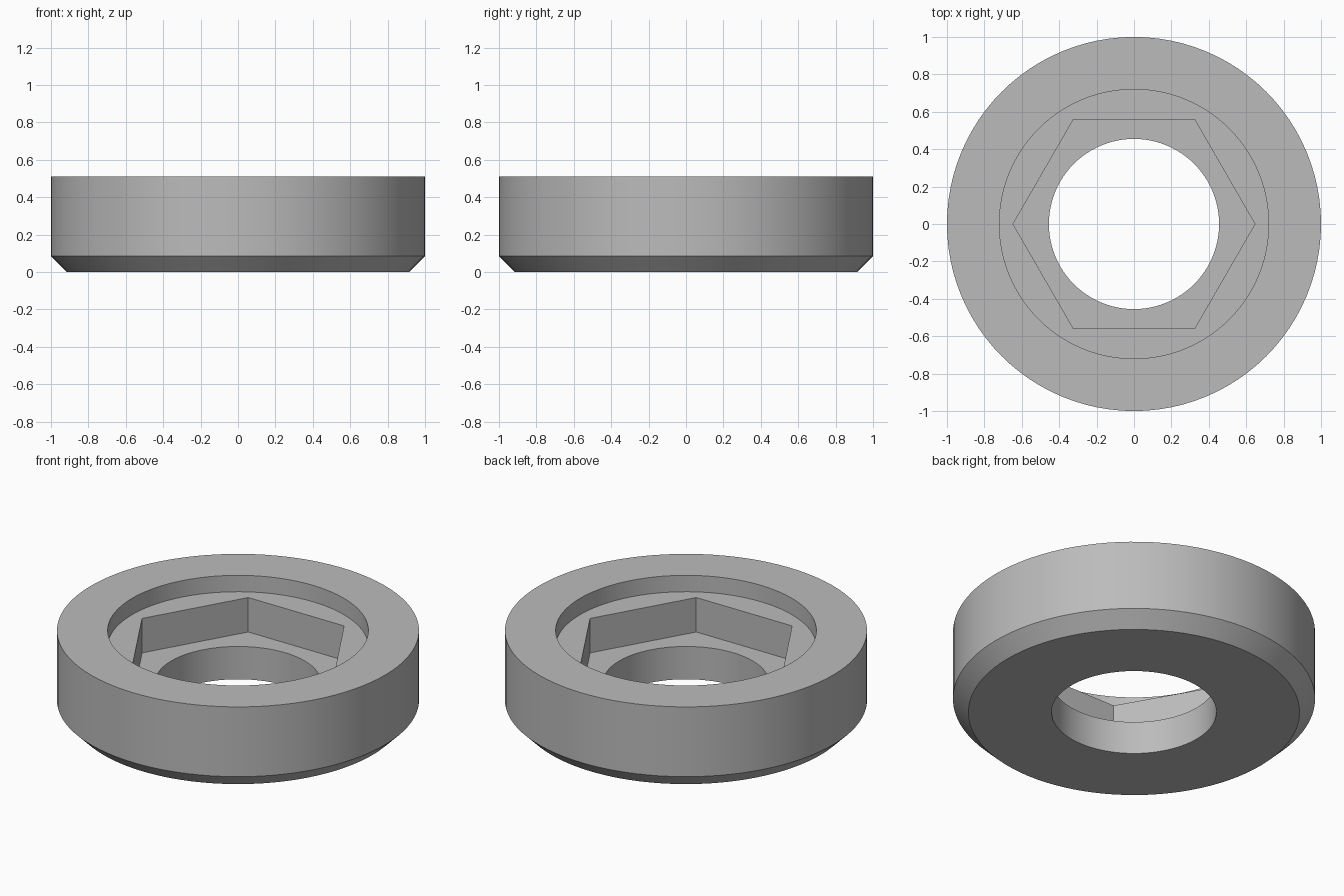
import bpy
import bmesh
from math import cos, sin, pi, radians

if "Cube" in bpy.data.objects:
    bpy.data.objects.remove(bpy.data.objects["Cube"], do_unlink=True)

SEGMENTS = 96          # multiple of six, so the hexagon corners are exact
HEIGHT = 0.51
CHAMFER = 0.085
BORE_R = 0.455
POCKET_FLAT = 0.56     # centre to flat of the hexagon
RECESS_R = 0.72
FLOOR_Z = 0.2
LEDGE_Z = 0.41


def circle(radius):
    return lambda a: radius


def hexagon(flat):
    return lambda a: flat / cos(a % (pi / 3) - pi / 6)


def material(name, colour):
    mat = bpy.data.materials.new(name)
    mat.use_nodes = True
    mat.diffuse_color = colour
    mat.node_tree.nodes["Principled BSDF"].inputs["Base Color"].default_value = colour
    return mat


def ring(bm, shape, z):
    angles = [2 * pi * i / SEGMENTS + 1e-9 for i in range(SEGMENTS)]
    return [bm.verts.new((shape(a) * cos(a), shape(a) * sin(a), z)) for a in angles]


# Closed loop of cross-sections: up the outside, then down through the middle
sections = [
    (circle(1 - CHAMFER), 0),
    (circle(1), CHAMFER),
    (circle(1), HEIGHT),
    (circle(RECESS_R), HEIGHT),
    (circle(RECESS_R), LEDGE_Z),
    (hexagon(POCKET_FLAT), LEDGE_Z),
    (hexagon(POCKET_FLAT), FLOOR_Z),
    (circle(BORE_R), FLOOR_Z),
    (circle(BORE_R), 0),
]

bm = bmesh.new()
rings = [ring(bm, shape, z) for shape, z in sections]
for low, high in zip(rings, rings[1:] + rings[:1]):
    for i in range(SEGMENTS):
        j = (i + 1) % SEGMENTS
        bm.faces.new((low[i], low[j], high[j], high[i]))
bmesh.ops.recalc_face_normals(bm, faces=bm.faces)

mesh = bpy.data.meshes.new("hex_pocket_collar")
bm.to_mesh(mesh)
bm.free()
mesh.materials.append(material("light grey", (0.5, 0.5, 0.5, 1)))

collar = bpy.data.objects.new("hex_pocket_collar", mesh)
bpy.context.collection.objects.link(collar)

# Smooth round walls with crisp rims and hexagon corners
bpy.ops.object.select_all(action="DESELECT")
collar.select_set(True)
bpy.context.view_layer.objects.active = collar
bpy.ops.object.shade_smooth_by_angle(angle=radians(30))
